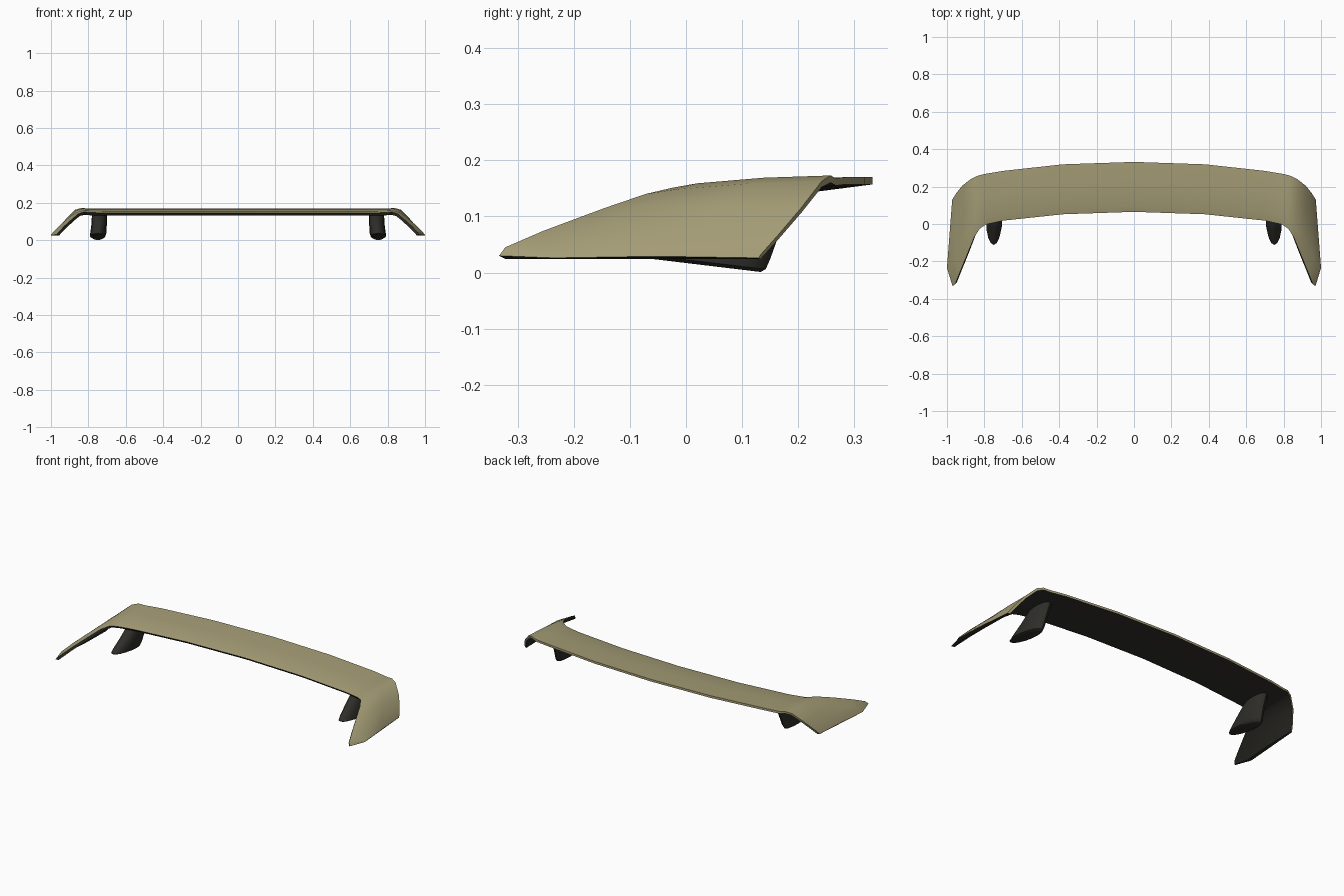
import bpy
import bmesh
import math
from mathutils import Vector

cube = bpy.data.objects.get("Cube")
if cube:
    bpy.data.objects.remove(cube, do_unlink=True)


def make_material(name, color):
    mat = bpy.data.materials.new(name)
    mat.use_nodes = True
    mat.diffuse_color = color
    mat.node_tree.nodes["Principled BSDF"].inputs["Base Color"].default_value = color
    return mat


khaki = make_material("khaki paint", (0.38, 0.34, 0.185, 1))
dark = make_material("dark plastic", (0.028, 0.027, 0.022, 1))


def loft(name, loops, mats, strip_material, cap_material):
    """Skin closed loops, cap both ends and colour each lengthwise strip."""
    bm = bmesh.new()
    rings = [[bm.verts.new(p) for p in loop] for loop in loops]
    n = len(rings[0])
    for a, b in zip(rings, rings[1:]):
        for i in range(n):
            j = (i + 1) % n
            face = bm.faces.new((a[i], a[j], b[j], b[i]))
            face.material_index = strip_material(i)
    for ring in (rings[0], rings[-1]):
        bm.faces.new(ring).material_index = cap_material
    bmesh.ops.recalc_face_normals(bm, faces=bm.faces)
    mesh = bpy.data.meshes.new(name)
    bm.to_mesh(mesh)
    bm.free()
    for mat in mats:
        mesh.materials.append(mat)
    obj = bpy.data.objects.new(name, mesh)
    bpy.context.collection.objects.link(obj)
    bpy.ops.object.select_all(action="DESELECT")
    obj.select_set(True)
    bpy.context.view_layer.objects.active = obj
    bpy.ops.object.shade_smooth_by_angle(angle=math.radians(40))
    return obj


# Wing stations: front edge, shoulder, rear edge, and lean of the skin in degrees
stations = [
    ((0, .065, .146), (0, .10, .156), (0, .332, .170), 0),
    ((.38, .052, .146), (.38, .087, .156), (.38, .319, .170), 0),
    ((.70, .018, .146), (.70, .055, .156), (.70, .284, .170), 0),
    ((.79, -.002, .147), (.79, .035, .157), (.80, .267, .168), 0),
    ((.825, -.025, .151), (.825, .02, .159), (.835, .258, .173), 15),
    ((.855, -.072, .140), (.865, -.02, .148), (.87, .242, .163), 35),
    ((.885, -.145, .115), (.91, -.085, .117), (.918, .205, .115), 45),
    ((.93, -.255, .074), (.958, -.18, .074), (.950, .165, .068), 50),
    ((.957, -.322, .045), (.996, -.24, .034), (.970, .133, .032), 50),
    ((.970, -.333, .030), (1.0, -.235, .026), (.972, .130, .026), 60),
]


def wing_loop(front, shoulder, rear, lean):
    f, s, r = Vector(front), Vector(shoulder), Vector(rear)
    mid = s.lerp(r, .5) + Vector((0, 0, .003))
    top = [f, s, mid, r]
    angle = math.radians(lean)
    inward = Vector((-math.sin(angle), 0, -math.cos(angle)))
    under = [p + inward * t for p, t in zip(top, (.014, .024, .024, .013))]
    under[0].y += .012
    loop = top + under[::-1]
    for p in loop:
        p.z = max(p.z, .024)
    if front[0] == 0:
        for p in loop:
            p.x = 0
    return loop


half = [wing_loop(*s) for s in stations]
mirrored = [[Vector((-p.x, p.y, p.z)) for p in loop] for loop in half[:0:-1]]
# Painted upper skin and rear edge, dark underside and front lip
loft("wing", mirrored + half, [khaki, dark], lambda i: 0 if i < 4 else 1, 1)


# Swept struts: stacked ovals as centre x, front y, rear y, half width, front z, rear z
strut_levels = [
    (.750, -.100, .133, .030, .029, .001),
    (.750, -.112, .142, .041, .036, .006),
    (.747, -.095, .150, .043, .050, .024),
    (.742, -.030, .172, .041, .095, .085),
    (.740, .035, .200, .041, .140, .150),
]


def oval(side, cx, y0, y1, half_width, z0, z1, n=16):
    loop = []
    for k in range(n):
        a = math.tau * k / n
        t = .5 - .5 * math.cos(a)
        loop.append(Vector((side * (cx + half_width * math.sin(a)),
                            y0 + (y1 - y0) * t, z0 + (z1 - z0) * t)))
    return loop


for side, label in ((1, "left"), (-1, "right")):
    loft(label + "_strut", [oval(side, *level) for level in strut_levels],
         [dark], lambda i: 0, 0)
